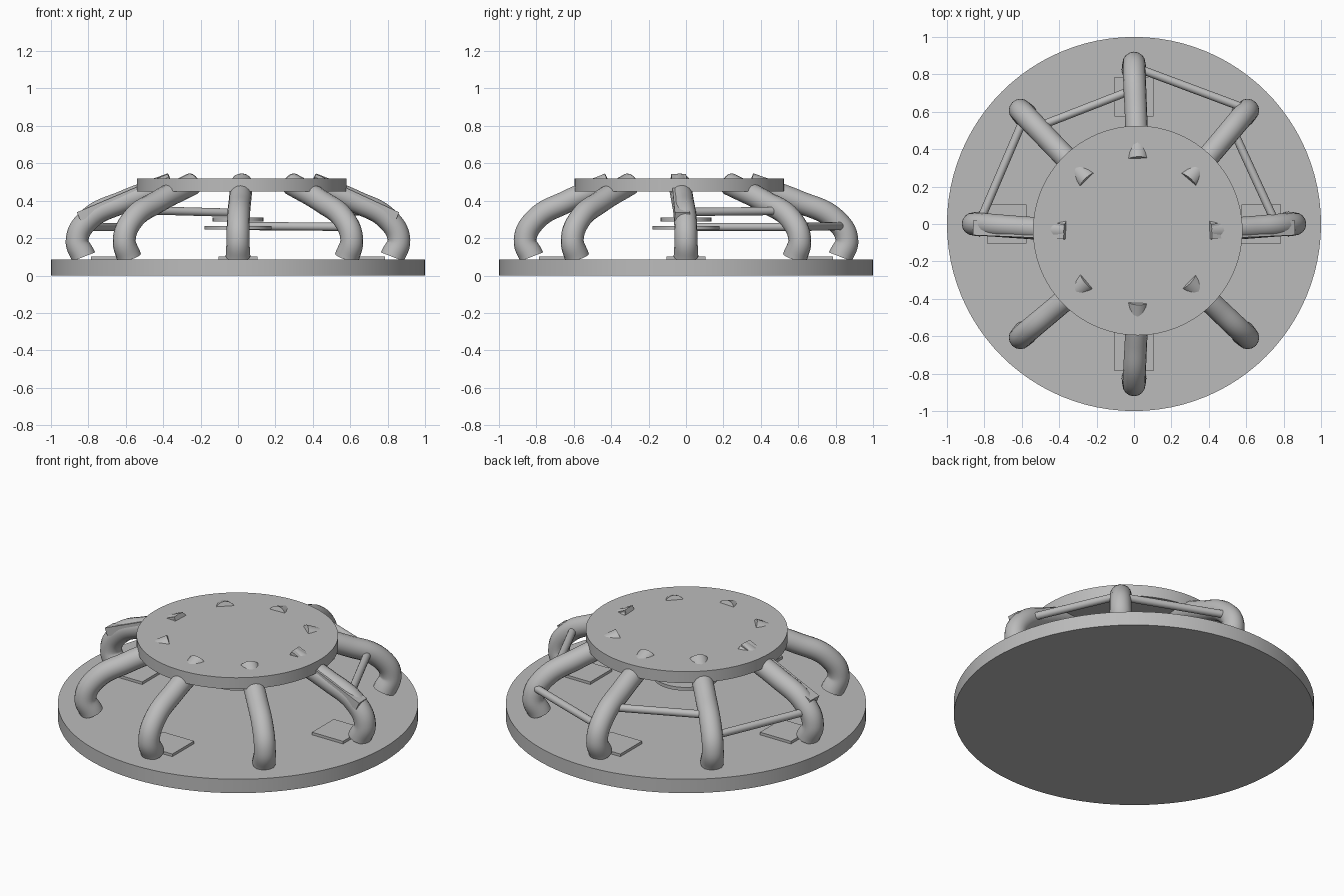
import bpy, math
from mathutils import Vector

cube = bpy.data.objects.get("Cube")
if cube:
    bpy.data.objects.remove(cube, do_unlink=True)

grey = bpy.data.materials.new("plain grey")
grey.use_nodes = True
grey.diffuse_color = (0.5, 0.5, 0.5, 1)
grey.node_tree.nodes["Principled BSDF"].inputs["Base Color"].default_value = (0.5, 0.5, 0.5, 1)


def finish(name, smooth=True):
    obj = bpy.context.object
    obj.name = name
    obj.data.materials.clear()
    obj.data.materials.append(grey)
    if smooth:
        bpy.ops.object.shade_smooth_by_angle(angle=math.radians(35))
    return obj


def disc(name, x, y, bottom, top, radius):
    bpy.ops.mesh.primitive_cylinder_add(vertices=96, radius=radius, depth=top - bottom,
                                        location=(x, y, (top + bottom) / 2))
    return finish(name)


def box(name, location, size, pitch=0.0, turn=0.0):
    bpy.ops.mesh.primitive_cube_add(size=1, location=location, rotation=(0, pitch, turn))
    bpy.context.object.scale = size
    bpy.ops.object.transform_apply(location=False, rotation=False, scale=True)
    return finish(name, False)


def tube(name, points, radii):
    """Capped round tube through the points, with a radius at each."""
    curve = bpy.data.curves.new(name, "CURVE")
    curve.dimensions = "3D"
    curve.bevel_depth = 1.0
    curve.bevel_resolution = 6
    curve.resolution_u = 8
    curve.use_fill_caps = True
    spline = curve.splines.new("BEZIER")
    spline.bezier_points.add(len(points) - 1)
    for knot, point, radius in zip(spline.bezier_points, points, radii):
        knot.co = point
        knot.radius = radius
        knot.handle_left_type = knot.handle_right_type = "AUTO"
    obj = bpy.data.objects.new(name, curve)
    bpy.context.collection.objects.link(obj)
    bpy.ops.object.select_all(action="DESELECT")
    obj.select_set(True)
    bpy.context.view_layer.objects.active = obj
    bpy.ops.object.convert(target="MESH")
    return finish(name)


# Round base, raised platform and the two hanging discs beneath it
platform = Vector((0.02, -0.035, 0))
disc("base", 0, 0, 0, 0.085, 1.0)
disc("platform", platform.x, platform.y, 0.45, 0.52, 0.56)
disc("lower_disc", 0, 0, 0.245, 0.265, 0.18)
disc("upper_disc", 0, 0, 0.29, 0.31, 0.135)

# Eight curved legs, leaning toward the off-centre platform
profile = [(0.825, 0.1), (0.86, 0.19), (0.8, 0.3), (0.62, 0.395), (0.375, 0.49)]
shift = [0, 0, 0.1, 0.5, 1]
thickness = [0.066, 0.061, 0.061, 0.06, 0.06]
for i in range(8):
    angle = i * math.pi / 4
    out = Vector((math.cos(angle), math.sin(angle), 0))
    path = [out * r + platform * s + Vector((0, 0, z)) for (r, z), s in zip(profile, shift)]
    tube(f"leg_{i + 1}", path, thickness)

# Flat covers along the tops of the two side legs
for name, side in (("left_leg_cover", 1), ("right_leg_cover", -1)):
    lower = Vector((0.85 * side, -0.02, 0.315))
    upper = Vector((0.385 * side + platform.x, -0.04, 0.52))
    run = upper - lower
    pitch = math.atan2(run.z, abs(run.x)) * side
    turn = math.atan2(run.y, run.x) + (math.pi if side > 0 else 0)
    box(name, (lower + upper) / 2, (run.length, 0.08, 0.05), pitch, turn)

# Pads on the base beside four of the legs
for i, name in enumerate(("left_pad", "back_pad", "right_pad", "front_pad")):
    angle = i * math.pi / 2
    box(name, (0.68 * math.cos(angle), 0.68 * math.sin(angle), 0.09), (0.21, 0.21, 0.022))

# Thin struts joining the rear legs
struts = {
    "right_strut": ((-0.83, 0, 0.26), (-0.59, 0.56, 0.26)),
    "back_right_strut": ((-0.54, 0.51, 0.35), (0, 0.72, 0.335)),
    "back_left_strut": ((0, 0.84, 0.265), (0.63, 0.605, 0.26)),
    "left_strut": ((0.54, 0.48, 0.345), (0.76, 0, 0.34)),
}
for name, ends in struts.items():
    tube(name, ends, (0.022, 0.022))
